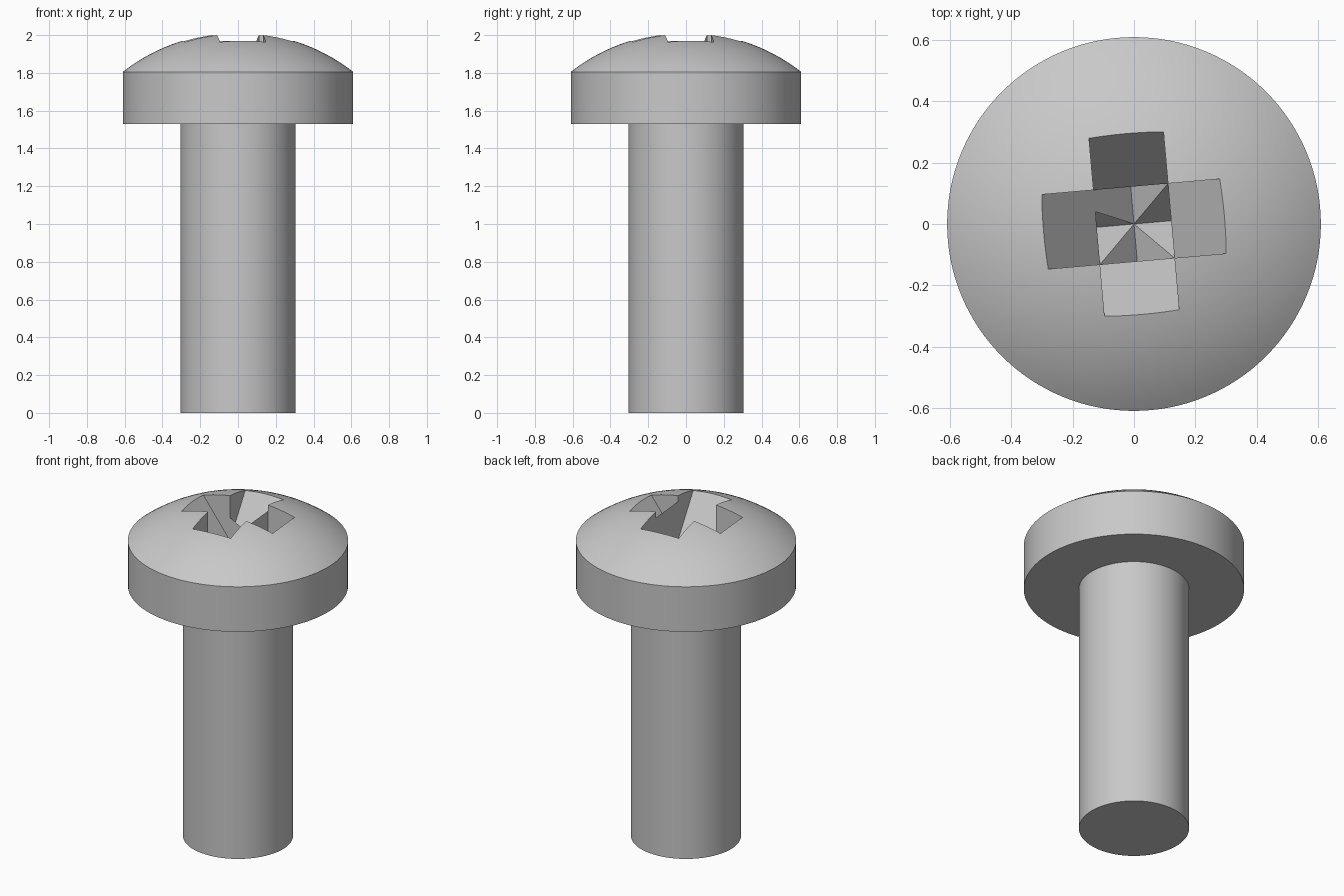
import bpy, bmesh
from math import sin, cos, asin, sqrt, radians, pi
from mathutils import Matrix

cube = bpy.data.objects.get("Cube")
if cube:
    bpy.data.objects.remove(cube)

SHAFT_R, HEAD_R = 0.305, 0.61
HEAD_BOTTOM, RIM_Z, APEX_Z = 1.53, 1.805, 2.015
SLOT_HALF, SLOT_DEPTH_Z, SLOT_SLOPE = 0.122, 1.555, 1.4
TURN = radians(5)
SEGMENTS, RINGS = 128, 20

steel = bpy.data.materials.new("grey_steel")
steel.use_nodes = True
colour = (0.58, 0.58, 0.58, 1)
steel.diffuse_color = colour
steel.node_tree.nodes["Principled BSDF"].inputs["Base Color"].default_value = colour


def add_object(name, bm):
    bmesh.ops.recalc_face_normals(bm, faces=bm.faces)
    mesh = bpy.data.meshes.new(name)
    bm.to_mesh(mesh)
    bm.free()
    mesh.materials.append(steel)
    obj = bpy.data.objects.new(name, mesh)
    bpy.context.collection.objects.link(obj)
    return obj


# Screw body: shaft, flat-sided head and spherical dome as one turned profile
rise = APEX_Z - RIM_Z
dome_r = (HEAD_R ** 2 + rise ** 2) / (2 * rise)
spread = asin(HEAD_R / dome_r)
profile = [(0, 0), (SHAFT_R, 0), (SHAFT_R, HEAD_BOTTOM), (HEAD_R, HEAD_BOTTOM)]
for i in range(RINGS + 1):
    a = spread * (1 - i / RINGS)
    profile.append((dome_r * sin(a), APEX_Z - dome_r * (1 - cos(a))))

bm = bmesh.new()
verts = [bm.verts.new((r, 0, z)) for r, z in profile]
edges = [bm.edges.new(pair) for pair in zip(verts, verts[1:])]
bmesh.ops.spin(bm, geom=verts + edges, cent=(0, 0, 0), axis=(0, 0, 1),
               angle=2 * pi, steps=SEGMENTS)
bmesh.ops.remove_doubles(bm, verts=bm.verts, dist=1e-5)
screw = add_object("screw_body", bm)


# Cross recess: two V-shaped wedges crossing at the centre
def wedge(name, angle):
    reach = 0.45
    top = SLOT_DEPTH_Z + SLOT_SLOPE * reach
    bm = bmesh.new()
    tri = [bm.verts.new((x, -SLOT_HALF, z))
           for x, z in ((0, SLOT_DEPTH_Z), (reach, top), (-reach, top))]
    face = bm.faces.new(tri)
    out = bmesh.ops.extrude_face_region(bm, geom=[face])["geom"]
    moved = [v for v in out if isinstance(v, bmesh.types.BMVert)]
    bmesh.ops.translate(bm, verts=moved, vec=(0, 2 * SLOT_HALF, 0))
    bm.transform(Matrix.Rotation(angle, 4, "Z"))
    cutter = add_object(name, bm)
    cutter.hide_render = True
    return cutter


bpy.ops.object.select_all(action="DESELECT")
screw.select_set(True)
bpy.context.view_layer.objects.active = screw
for name, angle in (("recess_cutter_a", TURN), ("recess_cutter_b", TURN + pi / 2)):
    cutter = wedge(name, angle)
    mod = screw.modifiers.new("recess", "BOOLEAN")
    mod.operation = "DIFFERENCE"
    mod.solver = "EXACT"
    mod.object = cutter
    bpy.ops.object.modifier_apply(modifier=mod.name)
    bpy.data.objects.remove(cutter)

bpy.ops.object.shade_smooth_by_angle(angle=radians(25))
